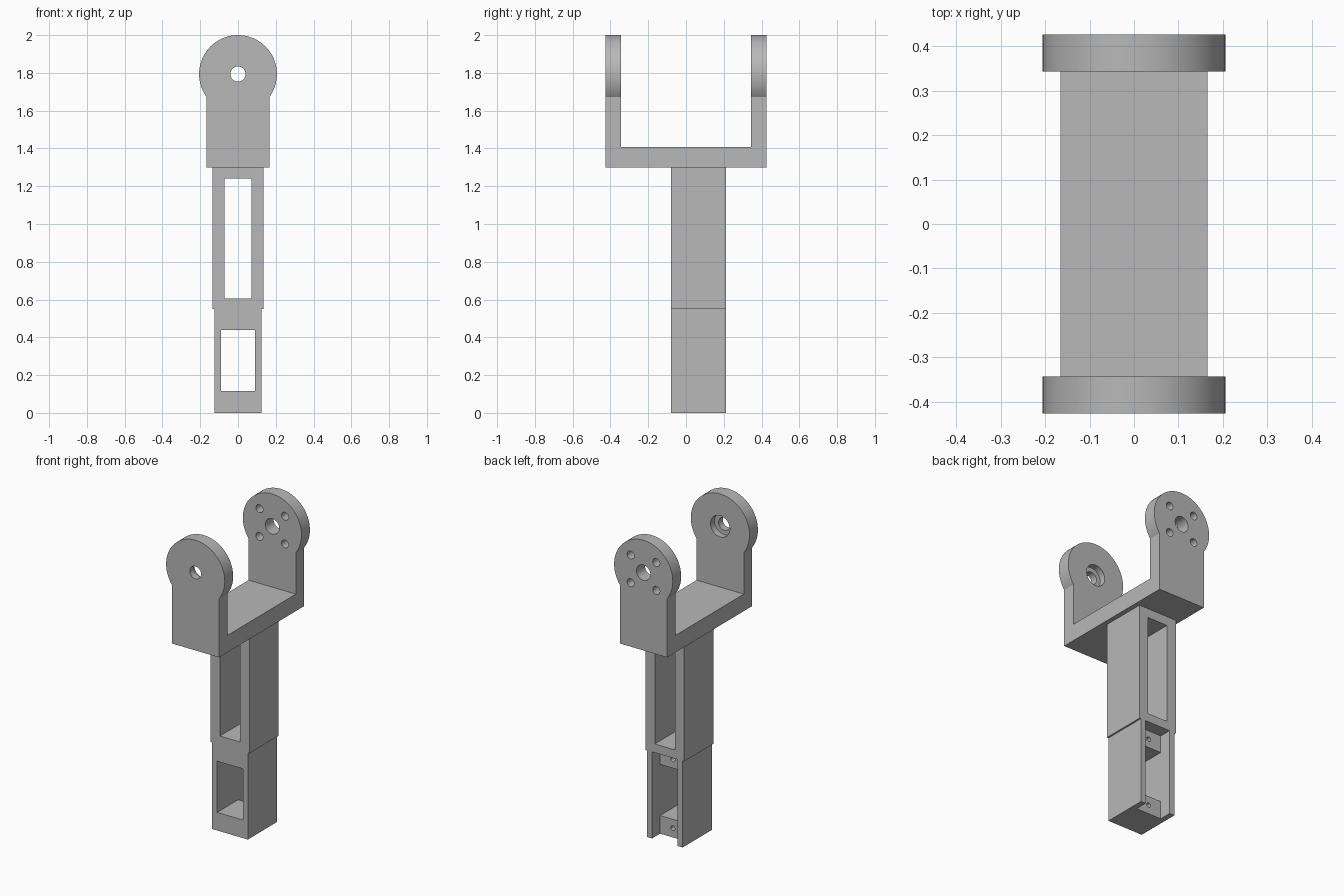
import bpy
import bmesh
from math import asin, cos, pi, sin
from mathutils import Matrix, Vector

default = bpy.data.objects.get("Cube")
if default:
    bpy.data.objects.remove(default, do_unlink=True)

grey = bpy.data.materials.new("plain grey")
grey.use_nodes = True
grey.diffuse_color = (0.48, 0.48, 0.48, 1)
grey.node_tree.nodes["Principled BSDF"].inputs["Base Color"].default_value = grey.diffuse_color


def finish(name, bm):
    bmesh.ops.recalc_face_normals(bm, faces=bm.faces)
    mesh = bpy.data.meshes.new(name)
    bm.to_mesh(mesh)
    bm.free()
    mesh.materials.append(grey)
    obj = bpy.data.objects.new(name, mesh)
    bpy.context.collection.objects.link(obj)
    return obj


def box(name, half_x, y0, y1, z0, z1):
    bm = bmesh.new()
    size = Matrix.Diagonal((2 * half_x, y1 - y0, z1 - z0, 1))
    place = Matrix.Translation((0, (y0 + y1) / 2, (z0 + z1) / 2))
    bmesh.ops.create_cube(bm, size=1, matrix=place @ size)
    return finish(name, bm)


def extrude_y(name, outline, y0, y1):
    bm = bmesh.new()
    face = bm.faces.new([bm.verts.new((x, y0, z)) for x, z in outline])
    side = bmesh.ops.extrude_face_region(bm, geom=[face])["geom"]
    verts = [v for v in side if isinstance(v, bmesh.types.BMVert)]
    bmesh.ops.translate(bm, verts=verts, vec=Vector((0, y1 - y0, 0)))
    return finish(name, bm)


def rod(x, z, radius, y0, y1, sides=32):
    ring = [(x + radius * cos(2 * pi * i / sides), z + radius * sin(2 * pi * i / sides))
            for i in range(sides)]
    return extrude_y("cutter", ring, y0, y1)


def cut(obj, cutters):
    bpy.context.view_layer.objects.active = obj
    for cutter in cutters:
        cutter.hide_render = True
        mod = obj.modifiers.new("cut", "BOOLEAN")
        mod.operation, mod.solver, mod.object = "DIFFERENCE", "EXACT", cutter
        bpy.ops.object.modifier_apply(modifier=mod.name)
        bpy.data.objects.remove(cutter, do_unlink=True)


def smooth(obj):
    bpy.ops.object.select_all(action="DESELECT")
    obj.select_set(True)
    bpy.context.view_layer.objects.active = obj
    bpy.ops.object.shade_smooth_by_angle(angle=pi / 6)


# Shared sizes
FRONT, BACK = -0.08, 0.212        # shaft depth
IN, OUT = 0.343, 0.427            # fork arm inner and outer faces
ARM, ROUND, PIVOT = 0.166, 0.206, 1.794
FORK_BOTTOM, JOINT = 1.3, 0.55

# Lower shaft: window, channel open at the back and bottom, two screw holes
lower = box("lower_shaft", 0.125, FRONT, BACK, 0, JOINT)
cut(lower, [
    box("cutter", 0.09, BACK - 0.08, 1, -1, 1),
    box("cutter", 0.09, -1, BACK - 0.04, 0.115, 0.44),
    rod(0, 0.058, 0.015, 0.05, 0.3),
    rod(0, 0.495, 0.015, 0.05, 0.3),
])
smooth(lower)

# Upper shaft with a tall window
upper = box("upper_shaft", 0.136, FRONT, BACK, JOINT, FORK_BOTTOM)
cut(upper, [box("cutter", 0.071, -1, 1, 0.605, 1.242)])

# Fork bridge
box("fork_bridge", ARM, -IN, IN, FORK_BOTTOM, 1.408)

# Fork arms: straight sides running into a round head
turn = pi / 2 + asin(ARM / ROUND)
start = pi / 2 - (pi - asin(ARM / ROUND))
steps = 72
span = pi - 2 * start
head = [(ROUND * cos(start + span * i / steps), PIVOT + ROUND * sin(start + span * i / steps))
        for i in range(steps + 1)]
outline = [(-ARM, FORK_BOTTOM), (ARM, FORK_BOTTOM)] + head

# Front arm: small pivot hole with a counterbore on the inner face
front_arm = extrude_y("front_arm", outline, -OUT, -IN)
cut(front_arm, [rod(0, PIVOT, 0.04, -1, 0), rod(0, PIVOT, 0.068, -IN - 0.04, 0)])
smooth(front_arm)

# Back arm: pivot hole and four bolt holes
back_arm = extrude_y("back_arm", outline, IN, OUT)
cut(back_arm, [rod(0, PIVOT, 0.049, 0, 1)]
    + [rod(sx * 0.09, PIVOT + sz * 0.088, 0.025, 0, 1, 24) for sx in (-1, 1) for sz in (-1, 1)])
smooth(back_arm)
